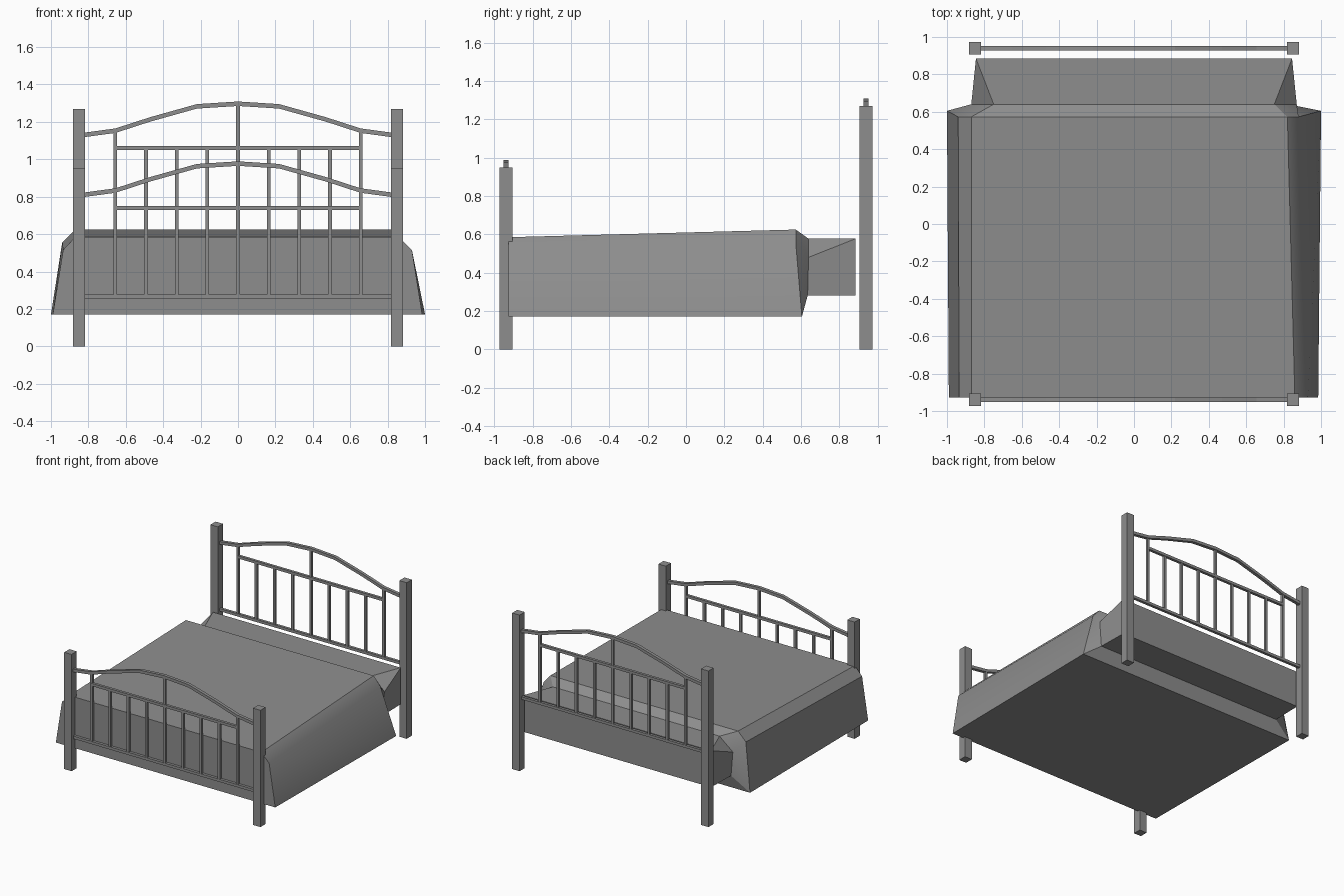
import bpy, bmesh, math
from mathutils import Vector

cube = bpy.data.objects.get("Cube")
if cube:
    bpy.data.objects.remove(cube, do_unlink=True)

GREY = (0.27, 0.27, 0.27, 1)
mat = bpy.data.materials.new("mid grey")
mat.use_nodes = True
mat.diffuse_color = GREY
mat.node_tree.nodes["Principled BSDF"].inputs["Base Color"].default_value = GREY


def finish(name, bm):
    bmesh.ops.recalc_face_normals(bm, faces=bm.faces)
    mesh = bpy.data.meshes.new(name)
    bm.to_mesh(mesh)
    bm.free()
    mesh.materials.append(mat)
    obj = bpy.data.objects.new(name, mesh)
    bpy.context.collection.objects.link(obj)
    return obj


def box(name, x, y, z):
    """Box from (low, high) pairs on each axis."""
    bm = bmesh.new()
    bmesh.ops.create_cube(bm, size=1)
    for v in bm.verts:
        v.co = [sum(r) / 2 + c * (r[1] - r[0]) for c, r in zip(v.co, (x, y, z))]
    return finish(name, bm)


def loft(name, rings):
    """Skin through equal-length closed rings and cap both ends."""
    bm = bmesh.new()
    rows = [[bm.verts.new(p) for p in ring] for ring in rings]
    n = len(rows[0])
    for a, b in zip(rows, rows[1:]):
        for i in range(n):
            j = (i + 1) % n
            bm.faces.new((a[i], a[j], b[j], b[i]))
    bm.faces.new(rows[0])
    bm.faces.new(rows[-1])
    bmesh.ops.remove_doubles(bm, verts=bm.verts, dist=0.0005)
    return finish(name, bm)


# Half profile of the arched top rail on the headboard
ARCH = [(0, 1.297), (0.22, 1.283), (0.47, 1.213), (0.655, 1.153), (0.825, 1.13)]
BAR = 0.011


def end_frame(name, y, drop, post_top):
    """Posts, rails, arch and spindles of one end of the bed."""
    across = (y - BAR, y + BAR)
    for side, s in (("left", 1), ("right", -1)):
        box(f"{name}_{side}_post", (s * 0.85 - 0.033, s * 0.85 + 0.033),
            (y - 0.033, y + 0.033), (0, post_top))
    low, mid = 0.587 - drop, 1.06 - drop
    box(f"{name}_lower_rail", (-0.825, 0.825), across, (low - BAR, low + BAR))
    box(f"{name}_middle_rail", (-0.655, 0.655), across, (mid - BAR, mid + BAR))
    path = [(-x, z) for x, z in ARCH[:0:-1]] + ARCH
    loft(f"{name}_arched_rail",
         [[(x, y + dy * 0.013, z - drop + dz * 0.012)
           for dy, dz in ((-1, -1), (1, -1), (1, 1), (-1, 1))] for x, z in path])
    for i in range(-4, 5):
        x = i * 0.164
        top = mid
        if i == 0:
            top = ARCH[0][1] - drop
        elif abs(i) == 4:
            top = ARCH[3][1] - drop
        box(f"{name}_spindle_{i + 5}", (x - 0.01, x + 0.01),
            (y - 0.009, y + 0.009), (low, top))


end_frame("headboard", 0.94, 0, 1.27)
end_frame("footboard", -0.94, 0.32, 0.95)


# Bedspread and mattress: each station holds bottom, shoulder and top points
def station(left, right):
    return [(-x, y, z) for x, y, z in right] + list(reversed(left))


foot_r = [(0.99, -0.928, 0.17), (0.935, -0.928, 0.515), (0.87, -0.928, 0.585)]
foot_l = [(0.985, -0.928, 0.17), (0.93, -0.928, 0.515), (0.86, -0.928, 0.585)]
fold_r = [(1.0, 0.605, 0.17), (0.94, 0.573, 0.555), (0.87, 0.573, 0.625)]
fold_l = [(1.0, 0.605, 0.17), (0.88, 0.573, 0.555), (0.82, 0.573, 0.625)]
pinch = [(0.85, 0.635, 0.28), (0.87, 0.64, 0.48), (0.75, 0.64, 0.577)]
head = [(0.845, 0.885, 0.28), (0.845, 0.885, 0.577), (0.845, 0.885, 0.5771)]

bed = loft("bedspread", [station(foot_l, foot_r), station(fold_l, fold_r),
                         station(pinch, pinch), station(head, head)])
bpy.ops.object.select_all(action="DESELECT")
bpy.context.view_layer.objects.active = bed
bed.select_set(True)
bpy.ops.object.shade_smooth_by_angle(angle=math.radians(30))
